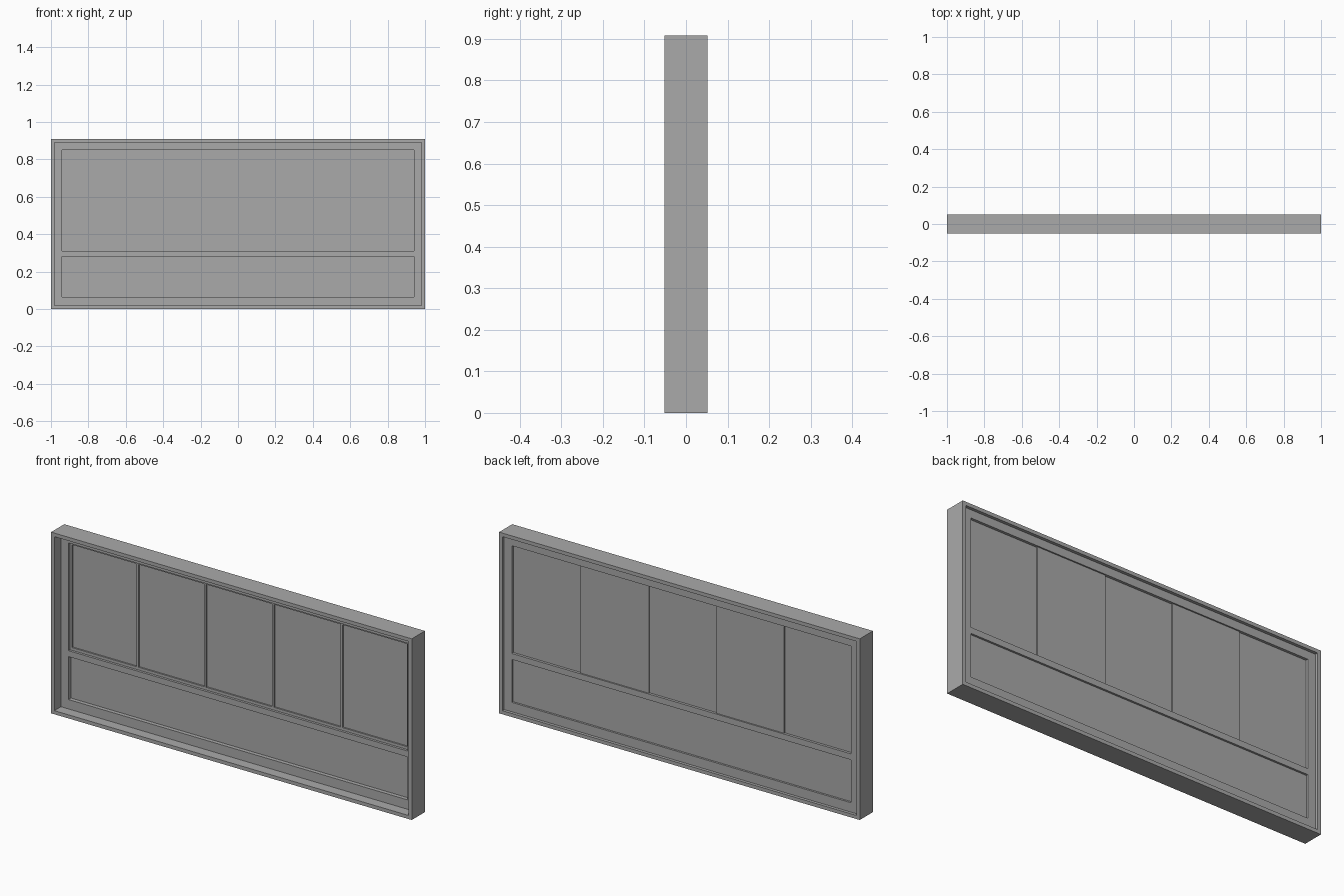
import bpy
import bmesh

cube = bpy.data.objects.get("Cube")
if cube:
    bpy.data.objects.remove(cube, do_unlink=True)

grey = bpy.data.materials.new("plain grey")
grey.use_nodes = True
grey.diffuse_color = (0.4, 0.4, 0.4, 1)
grey.node_tree.nodes["Principled BSDF"].inputs["Base Color"].default_value = (0.4, 0.4, 0.4, 1)


def lattice(name, xs, zs, holes, y0, y1):
    """Flat slab on an x/z grid with some cells left open, from y0 to y1."""
    bm = bmesh.new()
    grid = [[bm.verts.new((x, y0, z)) for z in zs] for x in xs]
    for i in range(len(xs) - 1):
        for j in range(len(zs) - 1):
            if (i, j) not in holes:
                bm.faces.new((grid[i][j], grid[i + 1][j],
                              grid[i + 1][j + 1], grid[i][j + 1]))
    made = bmesh.ops.extrude_face_region(bm, geom=bm.faces[:], use_keep_orig=True)
    for v in made["geom"]:
        if isinstance(v, bmesh.types.BMVert):
            v.co.y = y1
    bmesh.ops.recalc_face_normals(bm, faces=bm.faces[:])
    mesh = bpy.data.meshes.new(name)
    bm.to_mesh(mesh)
    bm.free()
    mesh.materials.append(grey)
    ob = bpy.data.objects.new(name, mesh)
    bpy.context.collection.objects.link(ob)
    return ob


HEIGHT = 0.908
HALF = 0.052
RIM = 0.018
OPEN_X = 0.94
UPPER = (0.31, 0.85)
LOWER = (0.065, 0.28)
BEAD = 0.011

# Deep outer casing
inner = 1 - RIM
lattice("outer_frame", (-1, -inner, inner, 1),
        (0, RIM, HEIGHT - RIM, HEIGHT), {(1, 1)}, -HALF, HALF)

# Inner frame with an upper and a lower opening
lattice("inner_frame", (-inner, -OPEN_X, OPEN_X, inner),
        (RIM, *LOWER, *UPPER, HEIGHT - RIM), {(1, 1), (1, 3)}, 0, 0.037)

# Glazing bars around five panes
centres = (-0.565, -0.19, 0.185, 0.565)
xs = [-OPEN_X, -OPEN_X + BEAD]
for c in centres:
    xs += [c - BEAD / 2, c + BEAD / 2]
xs += [OPEN_X - BEAD, OPEN_X]
lattice("glazing_bars", xs, (UPPER[0], UPPER[0] + 0.014, UPPER[1] - BEAD, UPPER[1]),
        {(i, 1) for i in range(1, len(xs), 2)}, 0.012, 0.021)

# Panes, alternately set further back
edges = (-OPEN_X, *centres, OPEN_X)
for i in range(5):
    lattice(f"pane_{i + 1}", edges[i:i + 2], UPPER, set(),
            0.0195, 0.03 if i % 2 else 0.024)

# Solid lower panel
lattice("lower_panel", (-OPEN_X, OPEN_X), LOWER, set(), 0.02, 0.027)
